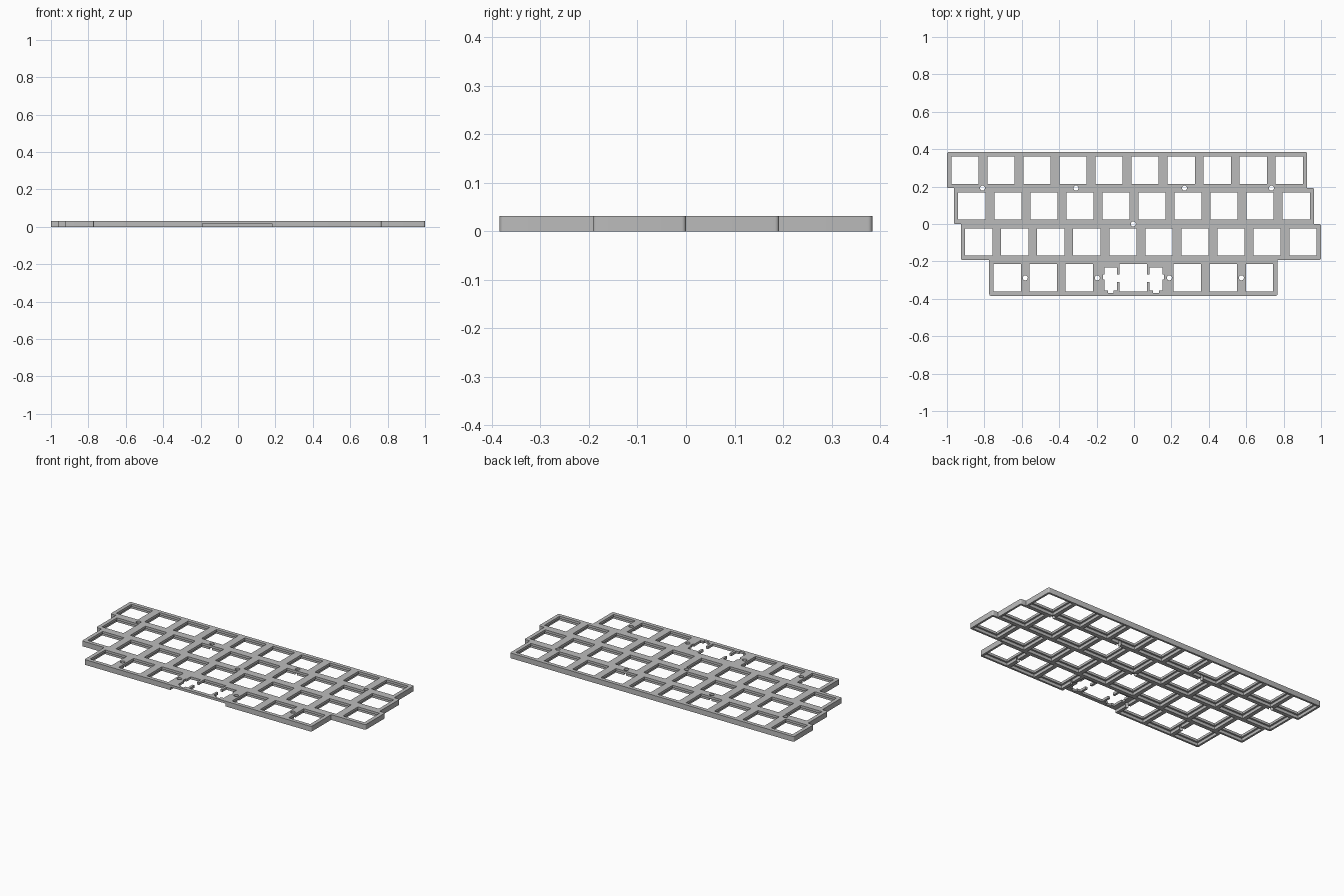
import bpy
import bmesh
from math import sin, cos, pi
from mathutils import Vector

U = 0.1926          # key pitch
ROW = 0.192         # row depth
T = 0.032           # full thickness
LIP = 0.0175        # underside of the thin top layer
HOLE = 0.146        # switch opening
RELIEF = 0.168      # wider clearance under each opening
EPS = 0.02

if "Cube" in bpy.data.objects:
    bpy.data.objects.remove(bpy.data.objects["Cube"])

grey = bpy.data.materials.new("plate_grey")
grey.use_nodes = True
colour = (0.5, 0.5, 0.5, 1)
grey.diffuse_color = colour
grey.node_tree.nodes["Principled BSDF"].inputs["Base Color"].default_value = colour


def prism(bm, points, z0, z1):
    """Extrude a flat outline from z0 to z1."""
    face = bm.faces.new([bm.verts.new((x, y, z0)) for x, y in points])
    top = bmesh.ops.extrude_face_region(bm, geom=[face])["geom"]
    verts = [g for g in top if isinstance(g, bmesh.types.BMVert)]
    bmesh.ops.translate(bm, vec=(0, 0, z1 - z0), verts=verts)


def box(x, y, w, h):
    return [(x - w / 2, y - h / 2), (x + w / 2, y - h / 2),
            (x + w / 2, y + h / 2), (x - w / 2, y + h / 2)]


def circle(x, y, r, n=24):
    return [(x + r * cos(2 * pi * i / n), y + r * sin(2 * pi * i / n)) for i in range(n)]


def round_convex(points, r, steps=5):
    """Round the outward corners of a clockwise outline."""
    result = []
    for i, p in enumerate(points):
        p = Vector(p)
        a = (Vector(points[i - 1]) - p).normalized()
        b = (Vector(points[(i + 1) % len(points)]) - p).normalized()
        if a.cross(b) > 0:
            for k in range(steps + 1):
                t = k / steps * pi / 2
                result.append(tuple(p + a * r * (1 - sin(t)) + b * r * (1 - cos(t))))
        else:
            result.append(tuple(p))
    return result


def to_object(bm, name):
    bmesh.ops.recalc_face_normals(bm, faces=bm.faces)
    mesh = bpy.data.meshes.new(name)
    bm.to_mesh(mesh)
    bm.free()
    mesh.materials.append(grey)
    obj = bpy.data.objects.new(name, mesh)
    bpy.context.collection.objects.link(obj)
    return obj


def cut(target, outlines, z0, z1):
    bm = bmesh.new()
    for points in outlines:
        prism(bm, points, z0, z1)
    cutter = to_object(bm, "cutter")
    cutter.hide_render = True
    mod = target.modifiers.new("cut", "BOOLEAN")
    mod.operation = "DIFFERENCE"
    mod.solver = "EXACT"
    mod.object = cutter
    bpy.context.view_layer.objects.active = target
    bpy.ops.object.modifier_apply(modifier=mod.name)
    bpy.data.objects.remove(cutter)


# Staggered rows: left edge, number of keys
rows = [(-1.0, 10), (-0.963, 10), (-0.926, 10), (-0.774, 8)]
right_side, left_side, keys = [], [], []
for r, (x0, count) in enumerate(rows):
    top = (2 - r) * ROW
    x1 = x0 + count * U
    right_side += [(x1, top), (x1, top - ROW)]
    left_side += [(x0, top), (x0, top - ROW)]
    for k in range(count):
        if r == 3 and k in (3, 4):
            continue                      # place of the double-width key
        keys.append((x0 + (k + 0.5) * U, top - ROW / 2))

# Plate body
body = bmesh.new()
prism(body, round_convex(right_side + left_side[::-1], 0.009), 0, T)
plate = to_object(body, "keyboard_plate")

# Double-width key opening with stabiliser slots, right half then mirrored
wide_x, wide_y = rows[3][0] + 4 * U, -1.5 * ROW
half = [(0.073, -0.073), (0.073, -0.023), (0.087, -0.023), (0.087, -0.068),
        (0.106, -0.068), (0.106, -0.081), (0.136, -0.081), (0.136, -0.068),
        (0.155, -0.068), (0.155, -0.008), (0.163, -0.008), (0.163, 0.018),
        (0.155, 0.018), (0.155, 0.056), (0.087, 0.056), (0.087, 0.018),
        (0.073, 0.018), (0.073, 0.073)]
wide = half + [(-x, y) for x, y in half[::-1]]
wide = [(wide_x + x, wide_y + y) for x, y in wide]

# Clearance pockets underneath, the wide one open to the front edge
pockets = [box(x, y, RELIEF, RELIEF) for x, y in keys]
pockets.append(box(wide_x, wide_y - 0.02, 2 * U - 0.012, ROW + 0.02))
cut(plate, pockets, -EPS, LIP)

# Switch openings
cut(plate, [box(x, y, HOLE, HOLE) for x, y in keys] + [wide], -EPS, T + EPS)

# Screw holes
screws = [(x, ROW) for x in (-0.81, -0.31, 0.27, 0.735)] + [(wide_x, 0)]
screws += [(wide_x + s * d * U, wide_y) for s in (-1, 1) for d in (1, 3)]
cut(plate, [circle(x, y, 0.0135) for x, y in screws], -EPS, T + EPS)

# Smooth the small rounded corners while keeping edges sharp
bpy.ops.object.select_all(action="DESELECT")
plate.select_set(True)
bpy.context.view_layer.objects.active = plate
bpy.ops.object.shade_smooth_by_angle()
